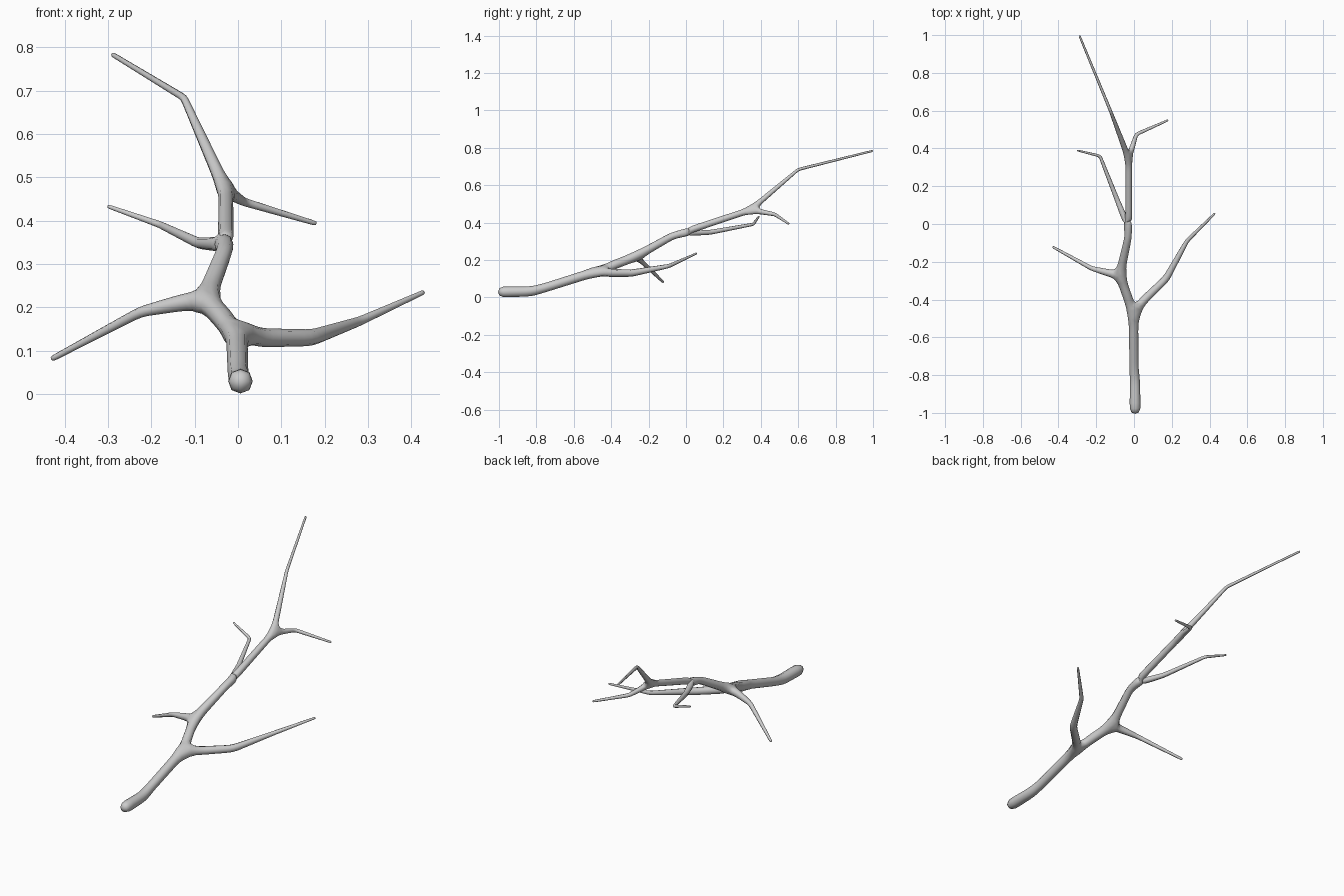
import bpy

# Each limb: (x, y, z, radius); side limbs start on an existing trunk joint
trunk = [(0.006, -1.01, 0.029, .032), (0.005, -0.83, 0.032, .029), (0, -0.76, 0.05, .026),
         (-0.003, -0.475, 0.14, .027), (-0.075, -0.27, 0.218, .026),
         (-0.033, -0.08, 0.325, .021), (-0.028, -0.025, 0.345, .020),
         (-0.028, 0.345, 0.468, .018), (-0.125, 0.60, 0.684, .009),
         (-0.29, 1.0, 0.784, .006)]
side_limbs = [
    (3, [(0.05, -0.405, 0.13, .024), (0.17, -0.29, 0.13, .021),
         (0.28, -0.09, 0.168, .012), (0.43, 0.058, 0.236, .006)]),
    (4, [(-0.13, -0.26, 0.211, .021), (-0.225, -0.235, 0.19, .013),
         (-0.432, -0.12, 0.08, .007)]),
    (6, [(-0.09, 0.13, 0.348, .014), (-0.18, 0.36, 0.391, .009),
         (-0.302, 0.39, 0.434, .005)]),
    (7, [(0.012, 0.475, 0.444, .011), (0.182, 0.55, 0.393, .006)]),
]

# Branching skeleton
points = list(trunk)
edges = [(i, i + 1) for i in range(len(trunk) - 1)]
for joint, limb in side_limbs:
    last = joint
    for p in limb:
        edges.append((last, len(points)))
        last = len(points)
        points.append(p)

mesh = bpy.data.meshes.new("branch")
mesh.from_pydata([p[:3] for p in points], edges, [])
branch = bpy.data.objects.new("branch", mesh)
bpy.context.collection.objects.link(branch)
bpy.context.view_layer.objects.active = branch
branch.select_set(True)

# Skin around the skeleton, softened once
skin = branch.modifiers.new("Skin", 'SKIN')
skin.use_smooth_shade = True
for v, p in zip(mesh.skin_vertices[0].data, points):
    v.radius = (p[3], p[3])
mesh.skin_vertices[0].data[0].use_root = True
sub = branch.modifiers.new("Subdivision", 'SUBSURF')
sub.levels = sub.render_levels = 1
